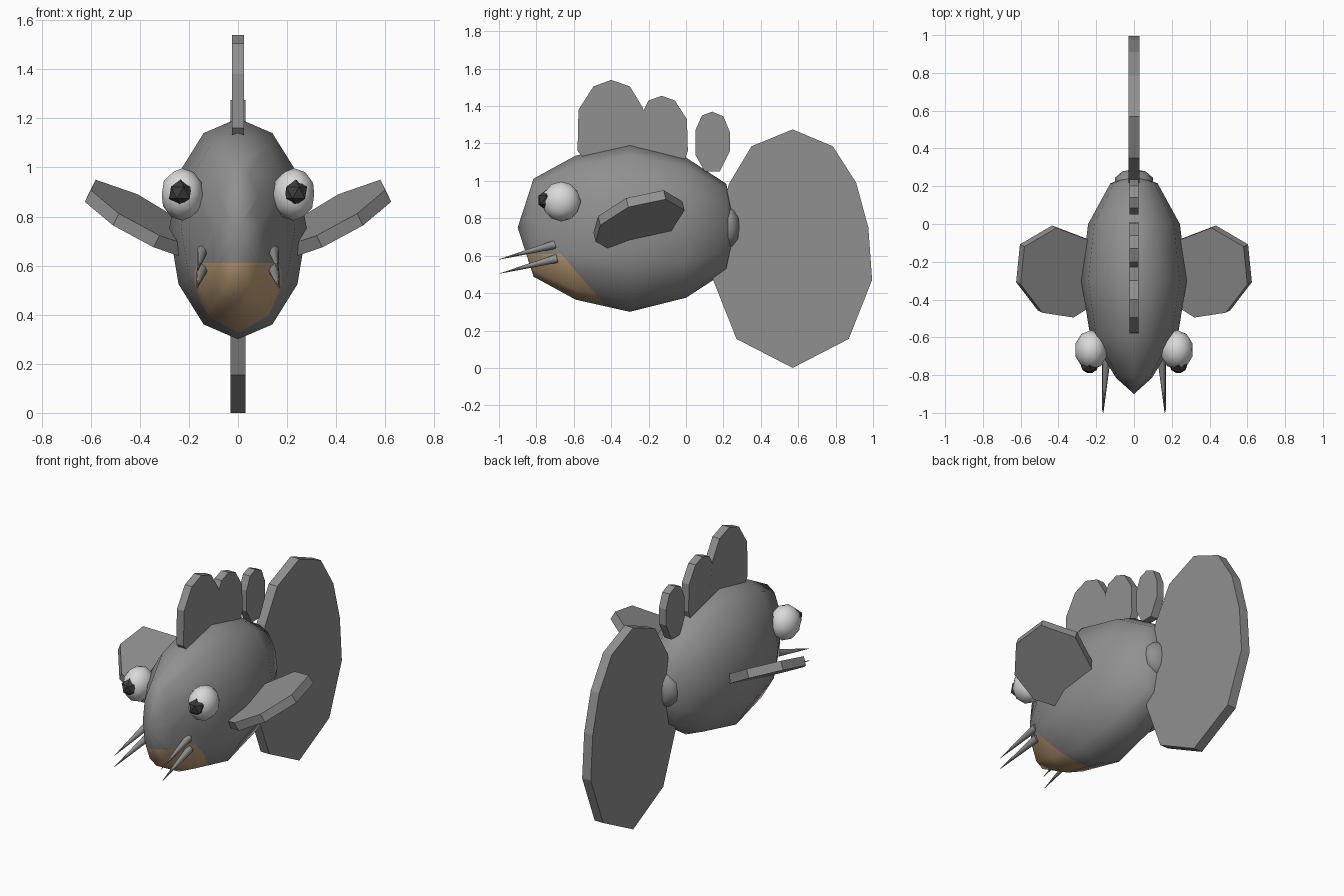
import bpy, bmesh, math
from mathutils import Vector, Matrix

if "Cube" in bpy.data.objects:
    bpy.data.objects.remove(bpy.data.objects["Cube"])


def material(name, rgb):
    m = bpy.data.materials.new(name)
    m.diffuse_color = (*rgb, 1)
    m.use_nodes = True
    m.node_tree.nodes["Principled BSDF"].inputs["Base Color"].default_value = m.diffuse_color
    return m


GREY = material("body grey", (0.28, 0.28, 0.28))
TAN = material("chin tan", (0.56, 0.37, 0.20))
WHITE = material("eye white", (0.70, 0.70, 0.70))
DARK = material("pupil dark", (0.045, 0.045, 0.045))


def finish(bm, name, mats, smooth=None):
    bmesh.ops.recalc_face_normals(bm, faces=bm.faces)
    me = bpy.data.meshes.new(name)
    bm.to_mesh(me)
    bm.free()
    for m in mats:
        me.materials.append(m)
    ob = bpy.data.objects.new(name, me)
    bpy.context.collection.objects.link(ob)
    if smooth:
        bpy.ops.object.select_all(action='DESELECT')
        bpy.context.view_layer.objects.active = ob
        ob.select_set(True)
        bpy.ops.object.shade_smooth_by_angle(angle=math.radians(smooth))
    return ob


def plate(name, points, offset):
    """Flat polygon extruded along an offset."""
    bm = bmesh.new()
    a = [bm.verts.new(p) for p in points]
    b = [bm.verts.new(Vector(p) + Vector(offset)) for p in points]
    bm.faces.new(a)
    bm.faces.new(b[::-1])
    for i in range(len(a)):
        j = (i + 1) % len(a)
        bm.faces.new((a[i], b[i], b[j], a[j]))
    return finish(bm, name, [GREY])


def upright_fin(name, outline, half):
    return plate(name, [(-half, y, z) for y, z in outline], (2 * half, 0, 0))


def ball(name, centre, radii, mat, sub, smooth=None):
    bm = bmesh.new()
    bmesh.ops.create_icosphere(bm, subdivisions=sub, radius=1)
    bmesh.ops.scale(bm, vec=radii, verts=bm.verts)
    bmesh.ops.translate(bm, vec=centre, verts=bm.verts)
    return finish(bm, name, [mat], smooth)


# Body: twelve-sided rings along y (y, half width, half height)
rings = [(-0.815, 0.095, 0.262), (-0.59, 0.232, 0.385), (-0.3, 0.28, 0.45),
         (0.0, 0.243, 0.375), (0.215, 0.125, 0.235)]
bm = bmesh.new()
loops = []
for y, w, h in rings:
    loops.append([bm.verts.new((w * math.sin(k * math.pi / 6), y,
                                0.75 + h * math.cos(k * math.pi / 6)))
                  for k in range(12)])
nose = bm.verts.new((0, -0.9, 0.75))
rear = bm.verts.new((0, 0.265, 0.75))
for k in range(12):
    n = (k + 1) % 12
    bm.faces.new((nose, loops[0][k], loops[0][n]))
    bm.faces.new((rear, loops[-1][n], loops[-1][k]))
    for p, q in zip(loops, loops[1:]):
        bm.faces.new((p[k], q[k], q[n], p[n]))

# Chin patch: cut the lower front of the body and colour it
cuts = [((0, 0, 0.61), (0, 0, 1)), ((0, -0.66, 0.60), (0, 0.22, 0.19))]
for co, no in cuts:
    faces = [f for f in bm.faces
             if f.calc_center_median().y < -0.25 and f.calc_center_median().z < 0.8]
    geom = set(faces)
    for f in faces:
        geom.update(f.verts)
        geom.update(f.edges)
    bmesh.ops.bisect_plane(bm, geom=list(geom), plane_co=co, plane_no=no)
for f in bm.faces:
    c = f.calc_center_median()
    f.material_index = int(all((c - Vector(co)).dot(Vector(no)) < 0 for co, no in cuts))
finish(bm, "body", [GREY, TAN], 60)

# Tail root bump
ball("tail_root", (0, 0.225, 0.75), (0.105, 0.066, 0.115), GREY, 2, 60)

# Upright fins (y, z outlines)
upright_fin("tail_fin", [
    (0.57, 1.275), (0.785, 1.185), (0.91, 0.99), (0.975, 0.75), (0.995, 0.47),
    (0.87, 0.155), (0.57, 0.0), (0.27, 0.155), (0.145, 0.47), (0.165, 0.75),
    (0.23, 0.985), (0.35, 1.185)], 0.03)
upright_fin("front_back_fin", [
    (-0.4, 1.54), (-0.3, 1.505), (-0.23, 1.39), (-0.2, 1.2), (-0.25, 1.07),
    (-0.5, 1.07), (-0.58, 1.16), (-0.575, 1.38), (-0.495, 1.505)], 0.025)
upright_fin("middle_back_fin", [
    (-0.13, 1.455), (-0.06, 1.43), (0.005, 1.33), (0.01, 1.16), (-0.03, 1.05),
    (-0.22, 1.08), (-0.26, 1.2), (-0.25, 1.33), (-0.2, 1.43)], 0.0248)
upright_fin("rear_back_fin", [
    (0.14, 1.37), (0.2, 1.345), (0.235, 1.26), (0.235, 1.16), (0.18, 1.05),
    (0.1, 1.05), (0.05, 1.14), (0.05, 1.27), (0.085, 1.35)], 0.025)

whiskers = [("upper", (0.145, -0.70, 0.66), (0.163, -1.0, 0.58)),
            ("lower", (0.145, -0.69, 0.585), (0.168, -0.995, 0.505))]
side_outline = [(0.2, -0.10), (0.41, -0.02), (0.58, -0.12), (0.60, -0.32),
                (0.485, -0.47), (0.32, -0.495), (0.2, -0.42)]
for side, s in (("right", 1), ("left", -1)):
    # Tilted side fin
    pts = [(s * x, y, 0.955 + 0.5 * (x - 0.59) + 0.26 * (y + 0.12))
           for x, y in side_outline]
    plate(side + "_side_fin", pts, (s * 0.024, 0.012, -0.048))
    # Eye and faceted pupil
    ball(side + "_eye", (s * 0.227, -0.667, 0.89), (0.088, 0.105, 0.107), WHITE, 2, 60)
    ball(side + "_pupil", (s * 0.235, -0.748, 0.897), (0.052, 0.047, 0.054), DARK, 1)
    # Whiskers
    for name, a, b in whiskers:
        a, b = Vector((s * a[0], a[1], a[2])), Vector((s * b[0], b[1], b[2]))
        d = b - a
        mat = Matrix.Translation((a + b) / 2) @ d.to_track_quat('Z', 'Y').to_matrix().to_4x4()
        bm = bmesh.new()
        bmesh.ops.create_cone(bm, cap_ends=True, segments=8, radius1=0.023,
                              radius2=0.001, depth=d.length, matrix=mat)
        finish(bm, side + "_" + name + "_whisker", [GREY], 50)
